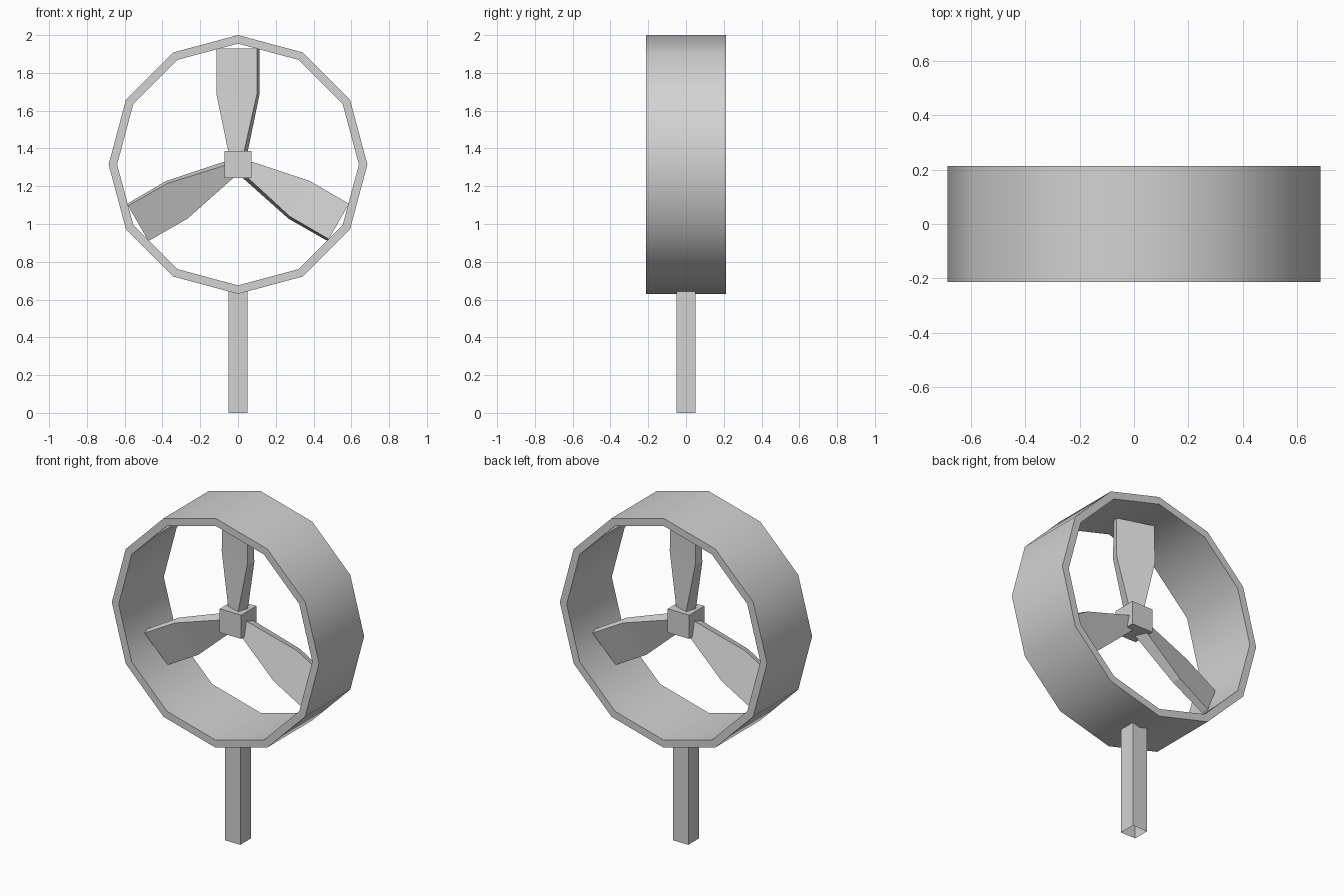
import bpy
import bmesh
import math
from mathutils import Matrix, Vector

cube = bpy.data.objects.get("Cube")
if cube:
    bpy.data.objects.remove(cube, do_unlink=True)

grey = bpy.data.materials.new("light grey")
grey.use_nodes = True
colour = (0.65, 0.65, 0.65, 1)
grey.diffuse_color = colour
bsdf = next(n for n in grey.node_tree.nodes if n.type == "BSDF_PRINCIPLED")
bsdf.inputs["Base Color"].default_value = colour

CENTRE = Vector((0, 0, 1.315))


def add_object(name, bm):
    bmesh.ops.recalc_face_normals(bm, faces=bm.faces[:])
    mesh = bpy.data.meshes.new(name)
    bm.to_mesh(mesh)
    bm.free()
    mesh.materials.append(grey)
    obj = bpy.data.objects.new(name, mesh)
    bpy.context.collection.objects.link(obj)
    return obj


def loft(bm, loops, closed=False):
    """Join matching loops of vertices with quads."""
    pairs = list(zip(loops, loops[1:]))
    if closed:
        pairs.append((loops[-1], loops[0]))
    for a, b in pairs:
        for i in range(len(a)):
            j = (i + 1) % len(a)
            bm.faces.new((a[i], a[j], b[j], b[i]))


def box(name, size, centre, open_bottom=False):
    bm = bmesh.new()
    bmesh.ops.create_cube(bm, size=1, matrix=Matrix.Translation(centre) @ Matrix.Diagonal((*size, 1)))
    obj = add_object(name, bm)
    if open_bottom:
        bm = bmesh.new()
        bm.from_mesh(obj.data)
        bottom = [f for f in bm.faces if f.normal.z < -0.9]
        bmesh.ops.delete(bm, geom=bottom, context="FACES_ONLY")
        bm.to_mesh(obj.data)
        bm.free()
    return obj


# Twelve-sided shroud ring, a rectangular section swept round the hub axis
SIDES, OUTER, INNER, HALF_DEPTH = 12, 0.685, 0.64, 0.213
bm = bmesh.new()
section = [(OUTER, -HALF_DEPTH), (OUTER, HALF_DEPTH), (INNER, HALF_DEPTH), (INNER, -HALF_DEPTH)]
loops = []
for s in range(SIDES):
    a = math.tau * s / SIDES
    loops.append([bm.verts.new(CENTRE + Vector((r * math.sin(a), y, r * math.cos(a)))) for r, y in section])
loft(bm, loops, closed=True)
ring = add_object("shroud_ring", bm)
bpy.ops.object.select_all(action="DESELECT")
ring.select_set(True)
bpy.context.view_layer.objects.active = ring
bpy.ops.object.shade_smooth_by_angle(angle=math.radians(40))

# Square hub and post
box("hub", (0.142, 0.142, 0.142), CENTRE)
box("post", (0.1, 0.1, 0.645), (0, 0, 0.3225), open_bottom=True)

# Three pitched blades: radius, width, thickness at each station
STATIONS = [(0.03, 0.07, 0.07), (0.375, 0.225, 0.048), (0.613, 0.225, 0.04)]
PITCH = Matrix.Rotation(math.radians(-17), 4, "Z")
for n in range(3):
    place = Matrix.Translation(CENTRE) @ Matrix.Rotation(math.tau * n / 3, 4, "Y") @ PITCH
    bm = bmesh.new()
    loops = []
    for r, w, t in STATIONS:
        corners = [(-w, -t), (w, -t), (w, t), (-w, t)]
        loops.append([bm.verts.new(place @ Vector((x / 2, y / 2, r))) for x, y in corners])
    loft(bm, loops)
    bm.faces.new(loops[0])
    bm.faces.new(loops[-1])
    add_object(f"blade_{n + 1}", bm)
